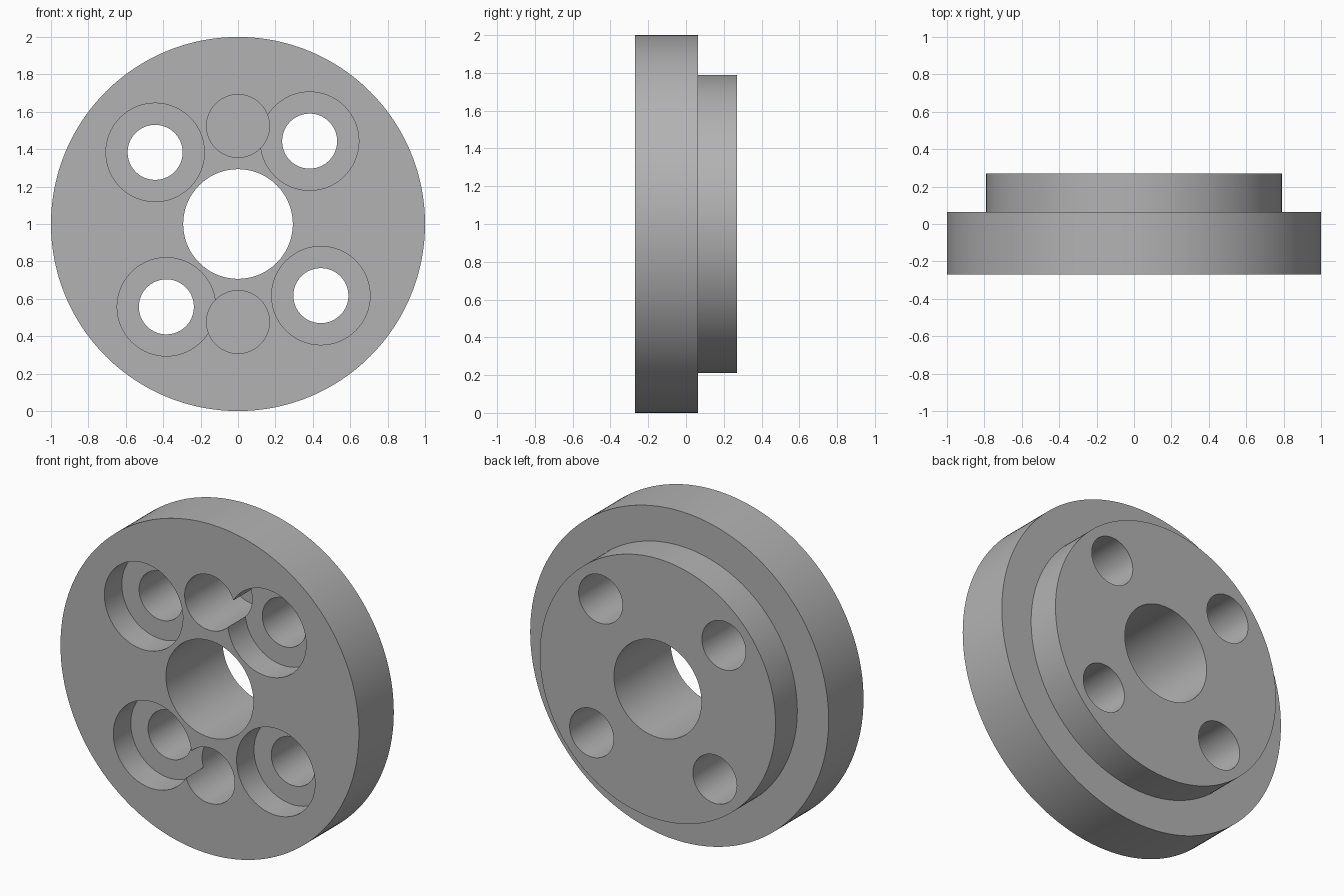
import bpy, bmesh, math
from mathutils import Matrix, Vector

cube = bpy.data.objects.get("Cube")
if cube:
    bpy.data.objects.remove(cube, do_unlink=True)

FRONT, STEP, BACK = -0.271, 0.063, 0.271
CENTRE_Z = 1.0

steel = bpy.data.materials.new("grey steel")
steel.use_nodes = True
colour = (0.45, 0.45, 0.45, 1)
steel.diffuse_color = colour
steel.node_tree.nodes["Principled BSDF"].inputs["Base Color"].default_value = colour


def lathe(name, profile, x=0.0, z=0.0, segments=128):
    """Spin a closed (radius, y) profile about the y axis, placed at x, z from the centre."""
    bm = bmesh.new()
    verts = [bm.verts.new((r, y, 0)) for r, y in profile]
    edges = [bm.edges.new((a, b)) for a, b in zip(verts, verts[1:] + verts[:1])]
    bmesh.ops.spin(bm, geom=verts + edges, cent=(0, 0, 0), axis=(0, 1, 0),
                   angle=2 * math.pi, steps=segments, use_merge=True)
    bmesh.ops.remove_doubles(bm, verts=bm.verts, dist=1e-5)
    # Drop the leftovers of profile edges lying on the axis
    bmesh.ops.delete(bm, geom=[e for e in bm.edges if not e.link_faces], context='EDGES')
    bmesh.ops.recalc_face_normals(bm, faces=bm.faces)
    bmesh.ops.transform(bm, matrix=Matrix.Translation((x, 0, CENTRE_Z + z)), verts=bm.verts)
    mesh = bpy.data.meshes.new(name)
    bm.to_mesh(mesh)
    bm.free()
    mesh.materials.append(steel)
    obj = bpy.data.objects.new(name, mesh)
    bpy.context.collection.objects.link(obj)
    return obj


# Flange with a rear spigot and a central bore
flange = lathe("flange", [(0.293, FRONT), (1, FRONT), (1, STEP),
                          (0.79, STEP), (0.79, BACK), (0.293, BACK)], segments=192)

cutters = []

# Four counterbored bolt holes, each a quarter turn from the last
SEAT = FRONT + 0.167
bolt = Vector((0.383, 0.443))
for i in range(4):
    cutters.append(lathe("bolt_hole_cutter", [
        (0, FRONT - 0.1), (0.263, FRONT - 0.1), (0.263, SEAT),
        (0.147, SEAT), (0.147, BACK + 0.1), (0, BACK + 0.1)], bolt.x, bolt.y, 96))
    bolt = Vector((bolt.y, -bolt.x))

# Two blind dowel pockets
for side in (1, -1):
    cutters.append(lathe("dowel_pocket_cutter", [
        (0, FRONT - 0.13), (0.168, FRONT - 0.13),
        (0.168, FRONT + 0.417), (0, FRONT + 0.417)], 0, side * 0.524, 96))

for cutter in cutters:
    cutter.hide_render = True
    mod = flange.modifiers.new("cut", 'BOOLEAN')
    mod.operation = 'DIFFERENCE'
    mod.solver = 'EXACT'
    mod.object = cutter

# Apply the cuts and discard the cutters
bpy.context.view_layer.update()
cut_mesh = bpy.data.meshes.new_from_object(
    flange.evaluated_get(bpy.context.evaluated_depsgraph_get()))
flange.modifiers.clear()
flange.data = cut_mesh
for cutter in cutters:
    bpy.data.objects.remove(cutter, do_unlink=True)

bpy.ops.object.select_all(action='DESELECT')
flange.select_set(True)
bpy.context.view_layer.objects.active = flange
bpy.ops.object.shade_smooth_by_angle(angle=math.radians(30))
